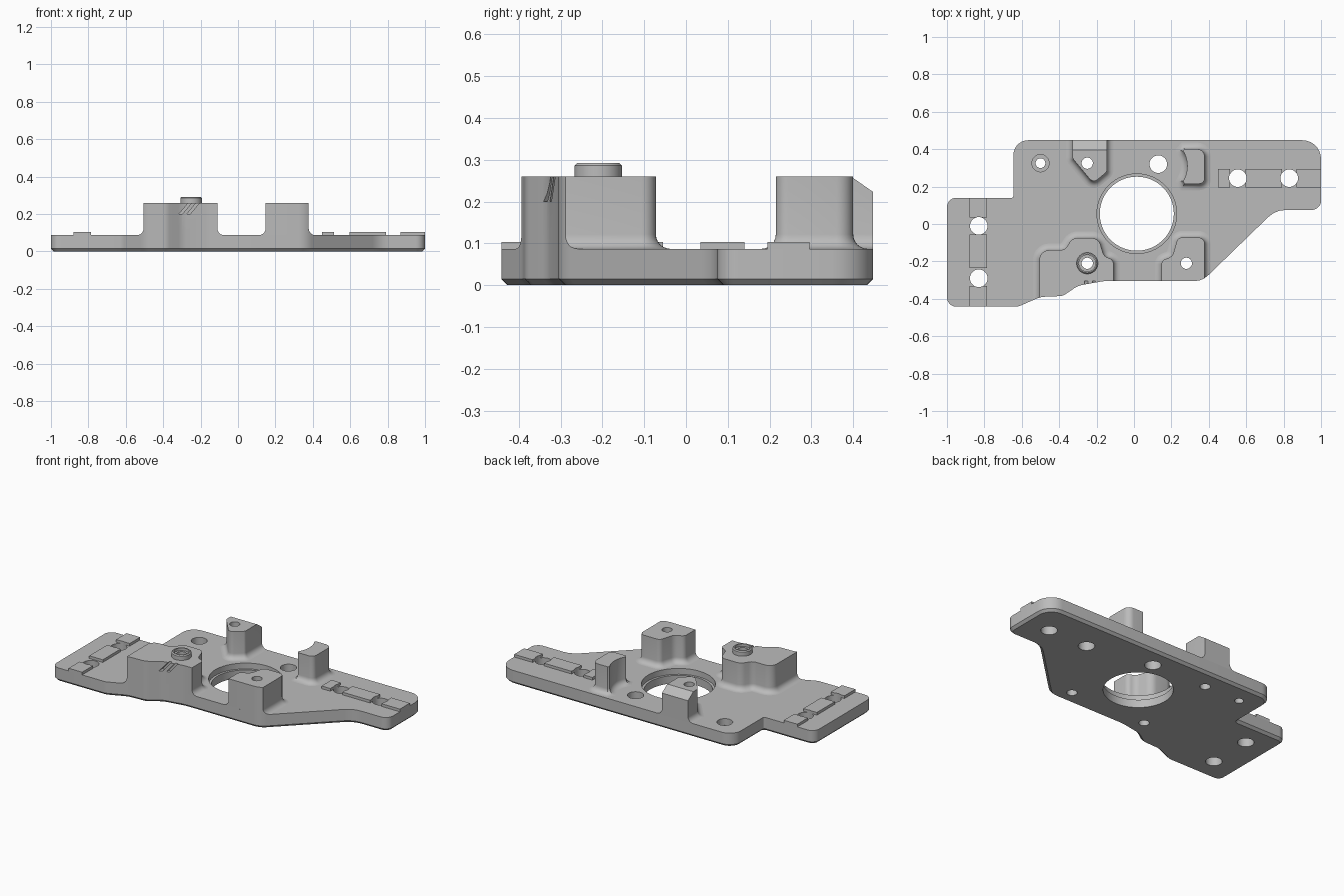
import bpy, bmesh, math
from mathutils import Vector, Matrix

if "Cube" in bpy.data.objects:
    bpy.data.objects.remove(bpy.data.objects["Cube"])

GREY = (0.5, 0.5, 0.5, 1)
grey = bpy.data.materials.new("plain grey")
grey.use_nodes = True
grey.diffuse_color = GREY
grey.node_tree.nodes["Principled BSDF"].inputs["Base Color"].default_value = GREY

TOP, POST = 0.087, 0.26


def rounded(corners):
    """Counter-clockwise outline from (x, y, radius) corners."""
    pts = []
    for i, (x, y, r) in enumerate(corners):
        p = Vector((x, y))
        a = (Vector(corners[i - 1][:2]) - p).normalized()
        b = (Vector(corners[(i + 1) % len(corners)][:2]) - p).normalized()
        half = a.angle(b) / 2
        if r == 0:
            pts.append(p)
            continue
        mid = p + (a + b).normalized() * r / math.sin(half)
        s = p + a * r / math.tan(half) - mid
        e = p + b * r / math.tan(half) - mid
        turn = math.atan2(s.x * e.y - s.y * e.x, s.dot(e))
        n = max(2, int(abs(turn) / 0.2))
        pts += [mid + Matrix.Rotation(turn * k / n, 2) @ s for k in range(n + 1)]
    return pts


def circle(x, y, r, n=40):
    return [Vector((x + r * math.cos(math.tau * k / n), y + r * math.sin(math.tau * k / n)))
            for k in range(n)]


def offset(pts, d):
    """Move an outline outward by d."""
    out = []
    for i, p in enumerate(pts):
        a = (p - pts[i - 1]).normalized()
        b = (pts[(i + 1) % len(pts)] - p).normalized()
        na, nb = Vector((a.y, -a.x)), Vector((b.y, -b.x))
        out.append(p + (na + nb) * d / (1 + na.dot(nb)))
    return out


def finish(name, bm):
    bmesh.ops.recalc_face_normals(bm, faces=bm.faces)
    mesh = bpy.data.meshes.new(name)
    bm.to_mesh(mesh)
    bm.free()
    mesh.materials.append(grey)
    ob = bpy.data.objects.new(name, mesh)
    bpy.context.collection.objects.link(ob)
    return ob


def loft(name, pts, layers):
    """Stack (z, outward offset) copies of an outline into a closed solid."""
    bm = bmesh.new()
    rings = [[bm.verts.new((*p, z)) for p in offset(pts, d)] for z, d in layers]
    for lo, hi in zip(rings, rings[1:]):
        for i in range(len(pts)):
            bm.faces.new((lo[i - 1], lo[i], hi[i], hi[i - 1]))
    bm.faces.new(rings[0][::-1])
    bm.faces.new(rings[-1])
    return finish(name, bm)


def boolean(ob, tool, operation):
    mod = ob.modifiers.new(operation.lower(), "BOOLEAN")
    mod.operation, mod.object, mod.solver = operation, tool, "EXACT"
    bpy.context.view_layer.objects.active = ob
    bpy.ops.object.modifier_apply(modifier=mod.name)


def slab(name, x0, x1, y0, y1, z0, z1):
    return loft(name, rounded([(x0, y0, 0), (x1, y0, 0), (x1, y1, 0), (x0, y1, 0)]),
                [(z0, 0), (z1, 0)])


# Base plate with chamfered underside
outline = rounded([
    (-1, -0.442, 0.05), (-0.62, -0.442, 0.06), (-0.5, -0.39, 0.12), (-0.38, -0.385, 0.06),
    (-0.3, -0.33, 0.1), (-0.16, -0.305, 0.2), (0.365, -0.305, 0.1), (0.757, 0.075, 0.13),
    (1, 0.075, 0.05), (1, 0.448, 0.1), (-0.645, 0.448, 0.08), (-0.645, 0.14, 0.01),
    (-1, 0.14, 0.05)])
plate = loft("base_plate", outline, [(0, -0.015), (0.015, 0), (TOP, 0)])
clip = loft("edge_clip", outline, [(-1, 0), (1, 0)])

# Posts with a filleted foot
R = 0.035
foot = [(TOP + R * (1 - math.cos(t)), R * (1 - math.sin(t)))
        for t in [math.pi / 12 * k for k in range(7)]] + [(POST, 0)]
front_left_post = loft("front_left_post", rounded([
    (-0.505, -0.5, 0), (-0.11, -0.5, 0), (-0.11, -0.19, 0.03), (-0.16, -0.175, 0.045),
    (-0.19, -0.075, 0.05), (-0.33, -0.075, 0.05), (-0.37, -0.14, 0.045),
    (-0.505, -0.14, 0.05)]), foot)
front_right_post = loft("front_right_post", rounded([
    (0.147, -0.4, 0), (0.378, -0.4, 0), (0.378, -0.072, 0.035), (0.235, -0.072, 0.03),
    (0.205, -0.175, 0.045), (0.147, -0.195, 0.03)]), foot)
back_left_post = loft("back_left_post", rounded([
    (-0.145, 0.279, 0.02), (-0.145, 0.55, 0), (-0.328, 0.55, 0), (-0.328, 0.35, 0.02),
    (-0.218, 0.218, 0.03)]), foot)
arc = [(0.13 + 0.155 * math.cos(t), 0.31 + 0.155 * math.sin(t), 0)
       for t in [0.55 - 0.11 * k for k in range(11)]]
back_right_post = loft("back_right_post", rounded(
    [(0.27, 0.215, 0), (0.378, 0.215, 0.03), (0.378, 0.4, 0.04), (0.27, 0.4, 0)] + arc), foot)
posts = [front_left_post, front_right_post, back_left_post, back_right_post]
for post in posts:
    boolean(post, clip, "INTERSECT")

# Sloped back edge of one post
bm = bmesh.new()
bmesh.ops.create_cube(bm, size=0.3, matrix=Matrix.Translation((-0.24, 0.395, POST))
                      @ Matrix.Rotation(math.radians(-35), 4, "X")
                      @ Matrix.Translation((0, 0.1, 0.15)))
wedge = finish("slope_cutter", bm)
boolean(back_left_post, wedge, "DIFFERENCE")

# Slanted notches in the front post
bm = bmesh.new()
for x in (-0.277, -0.235):
    shear = Matrix.Identity(4)
    shear[0][2] = 0.85
    bmesh.ops.create_cube(bm, size=1, matrix=Matrix.Translation((x, -0.34, 0.235)) @ shear
                          @ Matrix.Diagonal((0.018, 0.07, 0.07, 1)))
notches = finish("notch_cutter", bm)
boolean(front_left_post, notches, "DIFFERENCE")

# Locating boss
boss = loft("locating_boss", circle(-0.25, -0.21, 0.057),
            [(POST, 0), (0.286, 0), (0.292, -0.006)])

# Raised pads along both arms
pads = [slab("right_arm_pad", a, b, 0.195, 0.295, TOP, 0.104)
        for a, b in ((0.45, 0.512), (0.597, 0.79), (0.87, 1))]
pads += [slab("left_arm_pad", -0.88, -0.785, a, b, TOP, 0.104)
         for a, b in ((-0.442, -0.332), (-0.235, -0.055), (0.035, 0.14))]

# Holes: x, y, radius, height of the wider bore, extra radius
holes = [(0.13, 0.32, 0.047), (0.555, 0.245, 0.047), (0.83, 0.245, 0.047),
         (-0.83, -0.01, 0.047), (-0.83, -0.29, 0.047), (-0.25, 0.325, 0.03),
         (0.28, -0.21, 0.03), (-0.25, -0.21, 0.03, 0.275, 0.014),
         (-0.5, 0.325, 0.026, 0.045, 0.02), (0.015, 0.055, 0.198, 0.05, 0.015)]
cutters = []
for x, y, r, *bore in holes:
    layers = [(-1, 0), (1, 0)]
    if bore:
        layers = [(-1, 0), (bore[0], 0), (bore[0], bore[1]), (1, bore[1])]
    cutter = loft("hole_cutter", circle(x, y, r, 64 if r > 0.1 else 32), layers)
    cutters.append(cutter)
    boolean(plate, cutter, "DIFFERENCE")
    for part in posts + pads + [boss]:
        box = [part.matrix_world @ Vector(c) for c in part.bound_box]
        if (min(c.x for c in box) < x + r and max(c.x for c in box) > x - r
                and min(c.y for c in box) < y + r and max(c.y for c in box) > y - r):
            boolean(part, cutter, "DIFFERENCE")

for helper in cutters + [clip, wedge, notches]:
    bpy.data.objects.remove(helper)

# Smooth curved walls, keep sharp edges
bpy.ops.object.select_all(action="DESELECT")
for part in [plate, boss] + posts + pads:
    part.select_set(True)
bpy.context.view_layer.objects.active = plate
bpy.ops.object.shade_smooth_by_angle(angle=math.radians(30))
